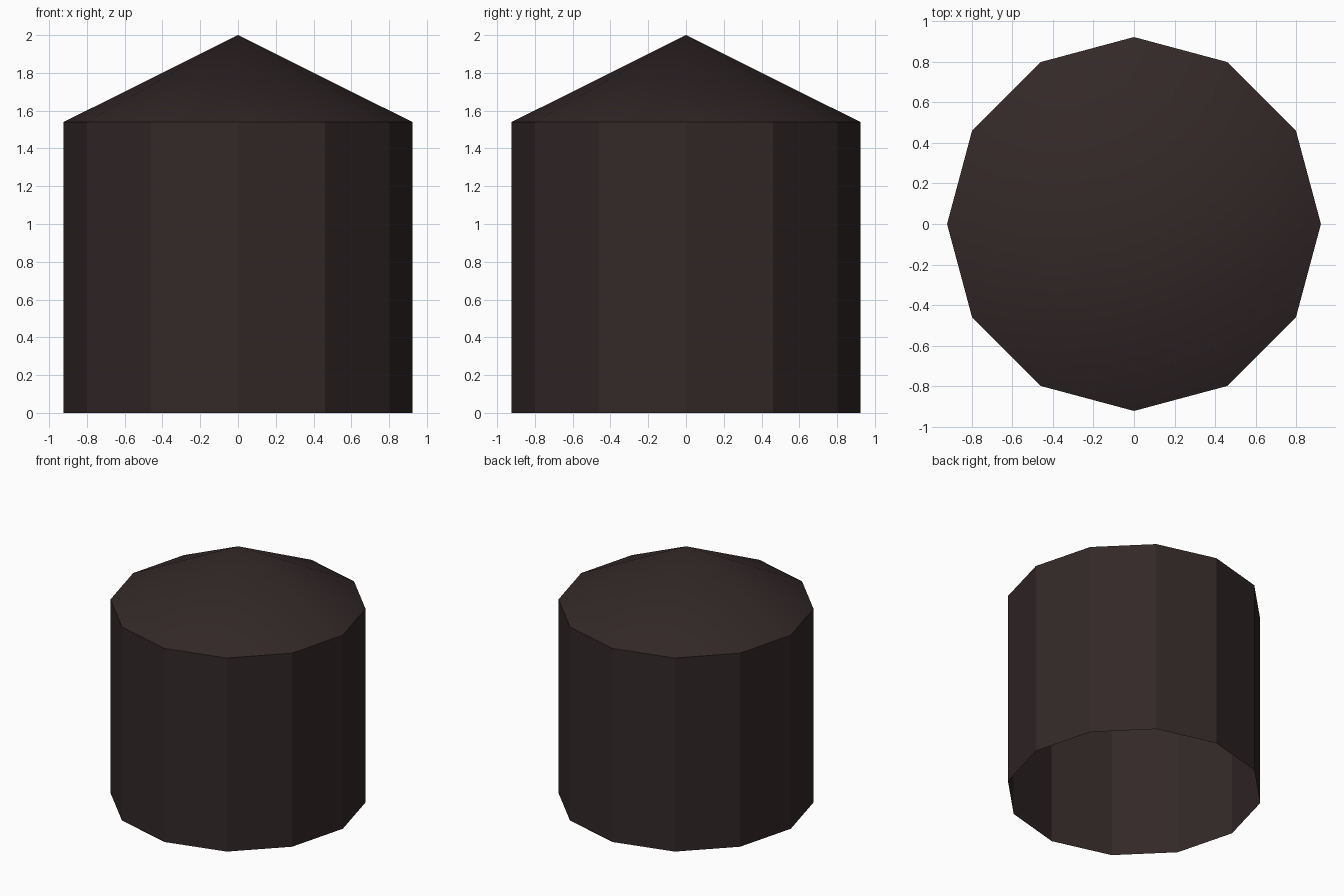
import bpy, bmesh, math

if "Cube" in bpy.data.objects:
    bpy.data.objects.remove(bpy.data.objects["Cube"])

SIDES, RADIUS, EAVE, APEX = 12, 0.923, 1.54, 2.0

mat = bpy.data.materials.new("dark brown")
mat.diffuse_color = (0.033, 0.021, 0.021, 1.0)
mat.use_nodes = True
mat.node_tree.nodes["Principled BSDF"].inputs["Base Color"].default_value = mat.diffuse_color


def ring(bm, z):
    return [bm.verts.new((RADIUS * math.cos(2 * math.pi * i / SIDES),
                          RADIUS * math.sin(2 * math.pi * i / SIDES), z))
            for i in range(SIDES)]


def finish(bm, name, smooth):
    for f in bm.faces:
        f.smooth = smooth
    mesh = bpy.data.meshes.new(name)
    bm.to_mesh(mesh)
    bm.free()
    mesh.materials.append(mat)
    obj = bpy.data.objects.new(name, mesh)
    bpy.context.collection.objects.link(obj)


# Twelve-sided wall, open at the bottom
bm = bmesh.new()
low, high = ring(bm, 0), ring(bm, EAVE)
for i in range(SIDES):
    j = (i + 1) % SIDES
    bm.faces.new((low[i], low[j], high[j], high[i]))
finish(bm, "wall", False)

# Shallow conical roof, smooth shaded
bm = bmesh.new()
rim = ring(bm, EAVE)
tip = bm.verts.new((0, 0, APEX))
for i in range(SIDES):
    bm.faces.new((rim[i], rim[(i + 1) % SIDES], tip))
finish(bm, "roof", True)
